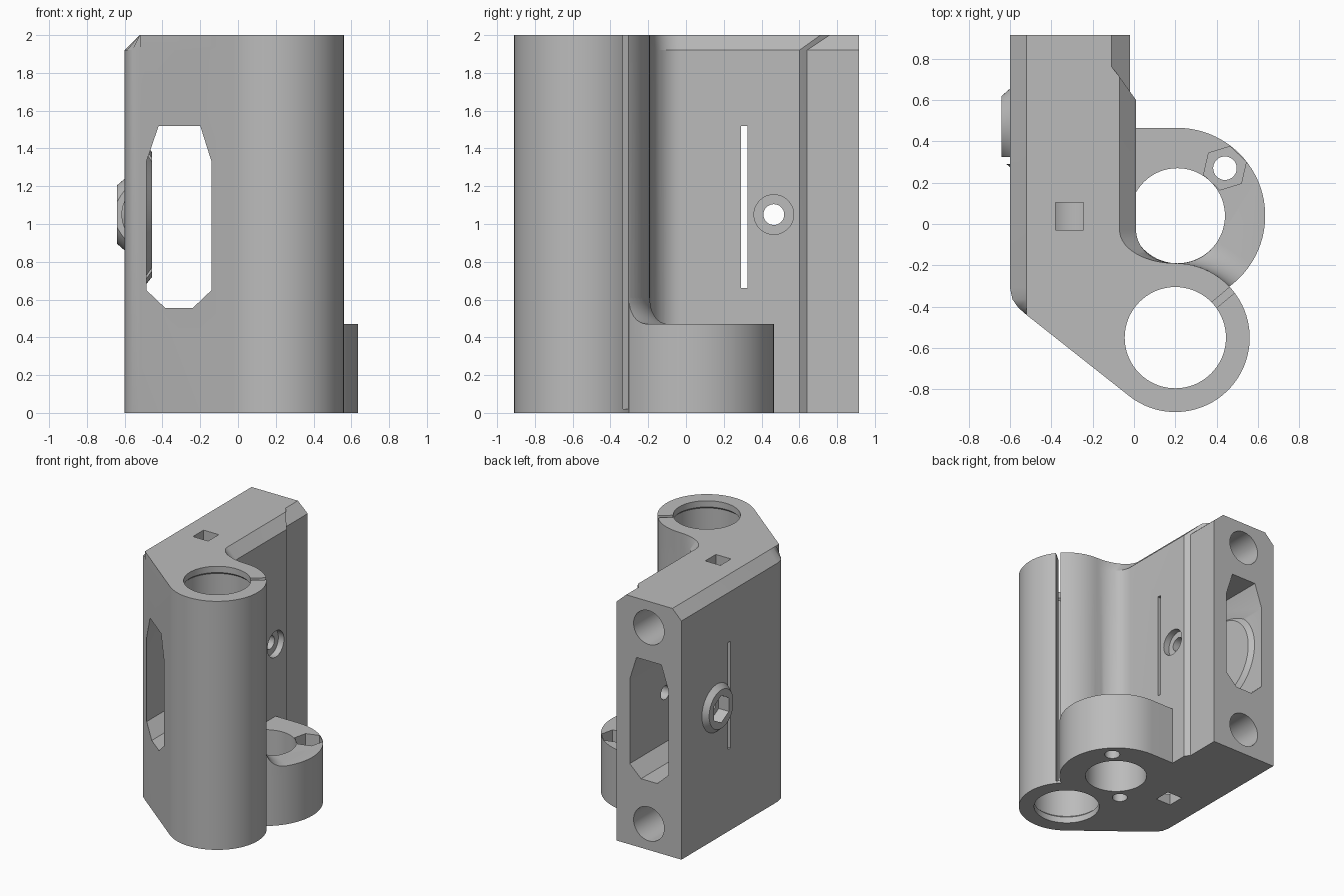
import bpy
import bmesh
from math import cos, sin, radians
from mathutils import Vector

cube = bpy.data.objects.get("Cube")
if cube:
    bpy.data.objects.remove(cube, do_unlink=True)

grey = bpy.data.materials.new("plain grey")
grey.use_nodes = True
COLOUR = (0.5, 0.5, 0.5, 1)
grey.diffuse_color = COLOUR
grey.node_tree.nodes["Principled BSDF"].inputs["Base Color"].default_value = COLOUR

BEARING = (0.2, -0.55)
ROD = (0.21, 0.04)
BOLT = (0.465, 1.05)
TO_WORLD = {
    "x": lambda a, b, h: (h, a, b),
    "y": lambda a, b, h: (a, h, b),
    "z": lambda a, b, h: (a, b, h),
}


def arc(centre, rx, ry, start, end, steps):
    """Points on an elliptical arc, angles in degrees."""
    angles = [radians(start + (end - start) * i / steps) for i in range(steps + 1)]
    return [(centre[0] + rx * cos(t), centre[1] + ry * sin(t)) for t in angles]


def circle(centre, r, sides=72, turn=0):
    return arc(centre, r, r, turn, turn + 360, sides)[:-1]


def loft(name, rings, axis="z"):
    """Closed solid through matching rings of (points, height)."""
    bm = bmesh.new()
    loops = [[bm.verts.new(TO_WORLD[axis](a, b, h)) for a, b in pts] for pts, h in rings]
    for low, high in zip(loops, loops[1:]):
        for i in range(len(low)):
            j = (i + 1) % len(low)
            bm.faces.new((low[i], low[j], high[j], high[i]))
    bm.faces.new(loops[0][::-1])
    bm.faces.new(loops[-1])
    bmesh.ops.recalc_face_normals(bm, faces=bm.faces)
    mesh = bpy.data.meshes.new(name)
    bm.to_mesh(mesh)
    bm.free()
    mesh.materials.append(grey)
    obj = bpy.data.objects.new(name, mesh)
    bpy.context.collection.objects.link(obj)
    return obj


def prism(name, pts, low, high, axis="z"):
    return loft(name, [(pts, low), (pts, high)], axis)


def rect(a0, a1, b0, b1):
    return [(a0, b0), (a1, b0), (a1, b1), (a0, b1)]


def combine(target, tool, operation="DIFFERENCE"):
    """Apply a boolean and discard the tool object."""
    mod = target.modifiers.new("shape", "BOOLEAN")
    mod.operation = operation
    mod.solver = "EXACT"
    mod.object = tool
    tool.hide_render = True
    bpy.context.view_layer.objects.active = target
    bpy.ops.object.modifier_apply(modifier=mod.name)
    bpy.data.objects.remove(tool, do_unlink=True)


# Body outline: block, concave fillet and bearing tube, narrowed by c at the top
def outline(c):
    pts = [(-0.02 - 1.1 * c, 0.915), (-0.02 - 1.1 * c, 0.64 + 1.5 * c),
           (0.01 - c, 0.6 + 1.4 * c)]
    pts += arc((0.2, -0.03), 0.19 + c, 0.16, 180, 270, 14)
    pts += arc(BEARING, 0.36, 0.36, 90, -128.4, 48)[1:]
    pts += [(-0.52, -0.44), (-0.56, -0.405), (-0.588, -0.365), (-0.6, -0.31), (-0.6, 0.915)]
    return [(max(x, -0.6 + c), y) for x, y in pts]


body = loft("carriage_end_body", [(outline(0), 0), (outline(0), 1.92), (outline(0.08), 2)])

# Rod holder beside the bearing tube
holder_outline = [(-0.1, 0.465)] + arc(ROD, 0.425, 0.425, 90, -55, 40)
holder_outline += [(0.2, -0.25), (-0.1, -0.25)]
combine(body, prism("rod_holder", holder_outline, 0, 0.47), "UNION")

# Curved blend from the holder up to the bearing tube
steps = [(0.36 + 0.14 * (1 - sin(t)), 0.61 - 0.14 * cos(t))
         for t in (radians(90 * i / 8) for i in range(9))]
blend = loft("holder_blend", [(circle(BEARING, 0.5), 0.4)]
             + [(circle(BEARING, r), z) for r, z in steps])
combine(blend, prism("blend_limit", holder_outline, 0.38, 0.7), "INTERSECT")
combine(blend, prism("blend_bore", circle(ROD, 0.231), 0.3, 0.8))
combine(body, blend, "UNION")

# Boss around the bolt on the outer side
combine(body, loft("bolt_boss", [(circle(BOLT, 0.19), -0.55), (circle(BOLT, 0.19), -0.6),
                                 (circle(BOLT, 0.155), -0.64)], "x"), "UNION")

# Bearing bore with a narrow lip at each end, and its clamping slit
bore = [(0.245, -0.1), (0.245, 0.05), (0.26, 0.065), (0.26, 1.935), (0.245, 1.95), (0.245, 2.1)]
combine(body, loft("bearing_bore", [(circle(BEARING, r), z) for r, z in bore]))
along = Vector((cos(radians(40)), sin(radians(40))))
across = Vector((-along.y, along.x)) * 0.018
middle = Vector(BEARING)
slit = [middle + along * r + across * s for r, s in ((0.2, -1), (0.4, -1), (0.4, 1), (0.2, 1))]
combine(body, prism("clamp_slit", [tuple(p) for p in slit], 0.02, 2.1))

# Rod bore, small bolt holes and nut trap in the holder
combine(body, prism("rod_bore", circle(ROD, 0.23), -0.1, 0.47))
combine(body, prism("holder_bolt_hole", circle((0.44, 0.27), 0.057, 32), -0.1, 0.6))
combine(body, prism("holder_nut_trap", circle((0.44, 0.27), 0.108, 6, 17), 0.37, 0.6))
combine(body, prism("second_bolt_hole", circle((-0.02, -0.19), 0.057, 32), -0.1, 0.4))

# Belt window running from front to back
window = [(-0.42, 1.52), (-0.2, 1.52), (-0.14, 1.33), (-0.14, 0.65),
          (-0.24, 0.555), (-0.385, 0.555), (-0.485, 0.65), (-0.485, 1.33)]
combine(body, prism("belt_window", window, -1.2, 1.2, "y"))

# Raised pulley seat inside the window
combine(body, loft("pulley_seat", [(circle(BOLT, 0.37), -0.52), (circle(BOLT, 0.37), -0.487),
                                   (circle(BOLT, 0.33), -0.455)], "x"), "UNION")

# Blind horizontal rod holes, each with a square inspection hole
square = rect(-0.38, -0.245, -0.03, 0.105)
for z, outside in ((0.21, -0.1), (1.79, 2.1)):
    combine(body, prism("guide_rod_hole", circle((-0.31, z), 0.136), -0.25, 1.1, "y"))
    combine(body, prism("inspection_hole", square, min(z, outside), max(z, outside)))

# Side slot, pulley bolt hole, nut trap and bolt head recess
combine(body, prism("side_slot", rect(0.29, 0.325, 0.66, 1.52), -0.8, 0.3, "x"))
combine(body, prism("pulley_bolt_hole", circle(BOLT, 0.055, 32), -0.8, 0.3, "x"))
combine(body, prism("pulley_nut_trap", circle(BOLT, 0.11, 6, 30), -0.8, -0.55, "x"))
combine(body, prism("bolt_head_recess", circle(BOLT, 0.105, 48), -0.04, 0.3, "x"))

# Smooth the round walls and keep the edges sharp
bpy.ops.object.select_all(action="DESELECT")
body.select_set(True)
bpy.context.view_layer.objects.active = body
bpy.ops.object.shade_smooth_by_angle(angle=radians(25))
